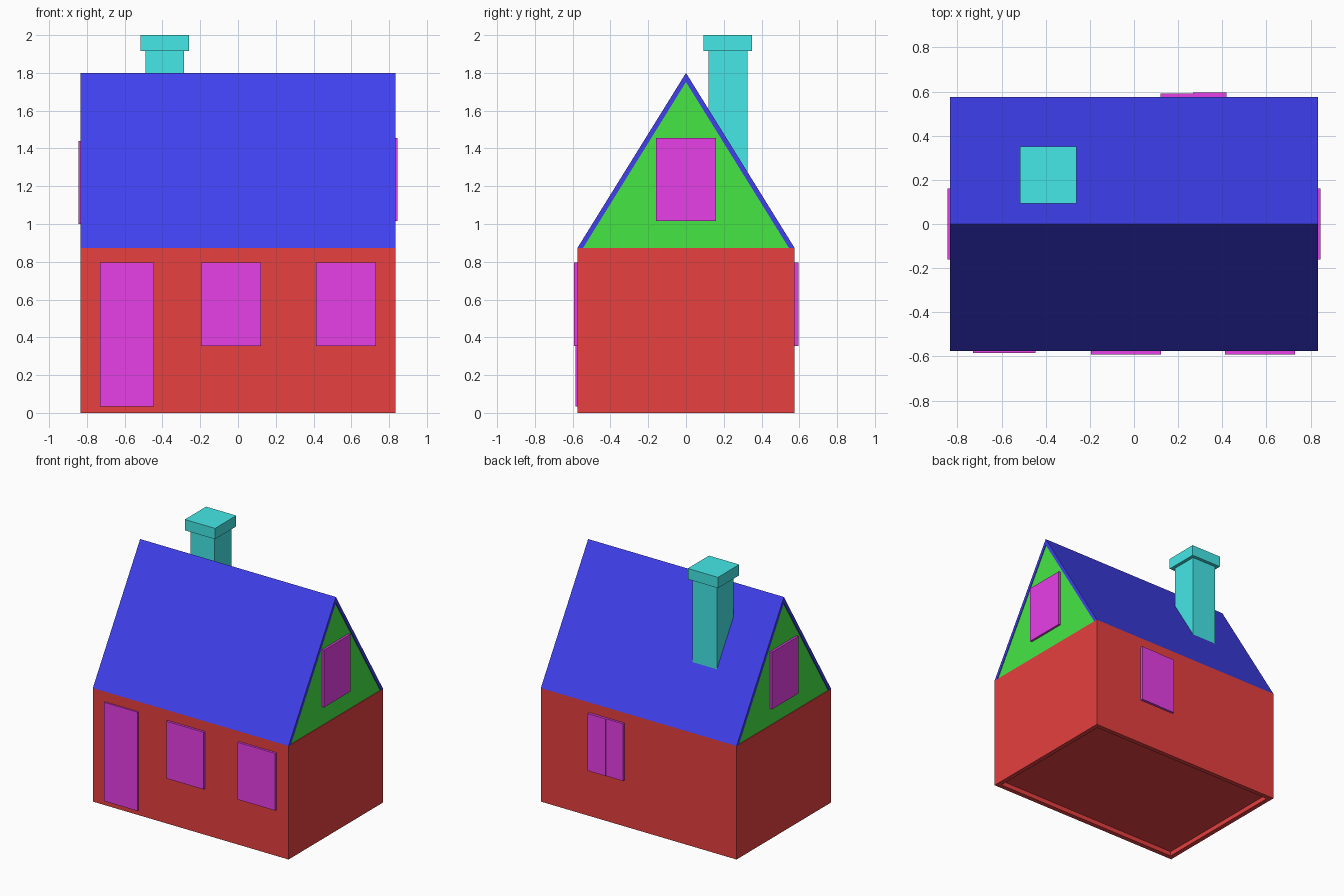
import bpy
import bmesh

if "Cube" in bpy.data.objects:
    bpy.data.objects.remove(bpy.data.objects["Cube"])


def material(name, rgb):
    mat = bpy.data.materials.new(name)
    mat.diffuse_color = (*rgb, 1)
    mat.use_nodes = True
    mat.node_tree.nodes["Principled BSDF"].inputs["Base Color"].default_value = mat.diffuse_color
    return mat


RED = material("wall_red", (0.8, 0.05, 0.05))
BLUE = material("roof_blue", (0.05, 0.05, 0.85))
GREEN = material("gable_green", (0.06, 0.8, 0.06))
MAGENTA = material("opening_magenta", (0.8, 0.05, 0.8))
CYAN = material("chimney_cyan", (0.06, 0.8, 0.8))

W, D = 0.833, 0.575            # half width, half depth
EAVE, RIDGE = 0.873, 1.8
SLOPE = (RIDGE - EAVE) / D


def finish(name, bm, mat):
    bmesh.ops.recalc_face_normals(bm, faces=bm.faces)
    mesh = bpy.data.meshes.new(name)
    bm.to_mesh(mesh)
    bm.free()
    obj = bpy.data.objects.new(name, mesh)
    mesh.materials.append(mat)
    bpy.context.collection.objects.link(obj)
    return obj


def prism(name, profile, x0, x1, mat):
    """Extrude a (y, z) outline along x."""
    bm = bmesh.new()
    face = bm.faces.new([bm.verts.new((x0, y, z)) for y, z in profile])
    new = bmesh.ops.extrude_face_region(bm, geom=[face])["geom"]
    moved = [v for v in new if isinstance(v, bmesh.types.BMVert)]
    bmesh.ops.translate(bm, verts=moved, vec=(x1 - x0, 0, 0))
    return finish(name, bm, mat)


def box(name, x, y, z, mat):
    profile = [(y[0], z[0]), (y[1], z[0]), (y[1], z[1]), (y[0], z[1])]
    return prism(name, profile, x[0], x[1], mat)


# Walls stand slightly below the floor, leaving a shallow recess underneath
T = 0.035
for side, s in (("front", -1), ("back", 1)):
    box(f"{side}_wall", (-W, W), sorted((s * D, s * (D - T))), (0, EAVE), RED)
for side, s in (("left", -1), ("right", 1)):
    box(f"{side}_wall", sorted((s * W, s * (W - T))), (-D + T, D - T), (0, EAVE), RED)
box("floor", (-W + T, W - T), (-D + T, D - T), (0.035, 0.06), RED)

# Roof: two thin slopes as one inverted V
inner = D - 0.03
prism("roof", [(-D, EAVE), (0, RIDGE), (D, EAVE), (inner, EAVE),
               (0, EAVE + inner * SLOPE), (-inner, EAVE)], -W, W, BLUE)

# Gable panels and their windows
for side, s, top in (("left", -1, 1.44), ("right", 1, 1.455)):
    prism(f"{side}_gable", [(-inner, EAVE), (0, EAVE + inner * SLOPE), (inner, EAVE)],
          s * (W - 0.03), s * (W - 0.005), GREEN)
    box(f"{side}_gable_window", sorted((s * (W - 0.02), s * 0.845)),
        (-0.16, 0.16), (top - 0.44, top), MAGENTA)

# Front door and windows
box("front_door", (-0.73, -0.445), (-0.585, -D + 0.01), (0.035, 0.795), MAGENTA)
for i, x in enumerate((-0.195, 0.412)):
    box(f"front_window_{i + 1}", (x, x + 0.318), (-0.592, -D + 0.01), (0.355, 0.795), MAGENTA)

# Back window in two leaves
for i, (x0, x1, y) in enumerate(((0.12, 0.267, 0.592), (0.267, 0.42, 0.595))):
    box(f"back_window_leaf_{i + 1}", (x0, x1), (D - 0.01, y), (0.355, 0.795), MAGENTA)

# Chimney: shaft foot follows the back roof slope
y0, y1 = 0.12, 0.325
foot = RIDGE - 0.015
prism("chimney_shaft", [(y0, foot - y0 * SLOPE), (y1, foot - y1 * SLOPE),
                        (y1, 1.92), (y0, 1.92)], -0.49, -0.285, CYAN)
box("chimney_cap", (-0.517, -0.26), (0.092, 0.35), (1.917, 2.0), CYAN)
